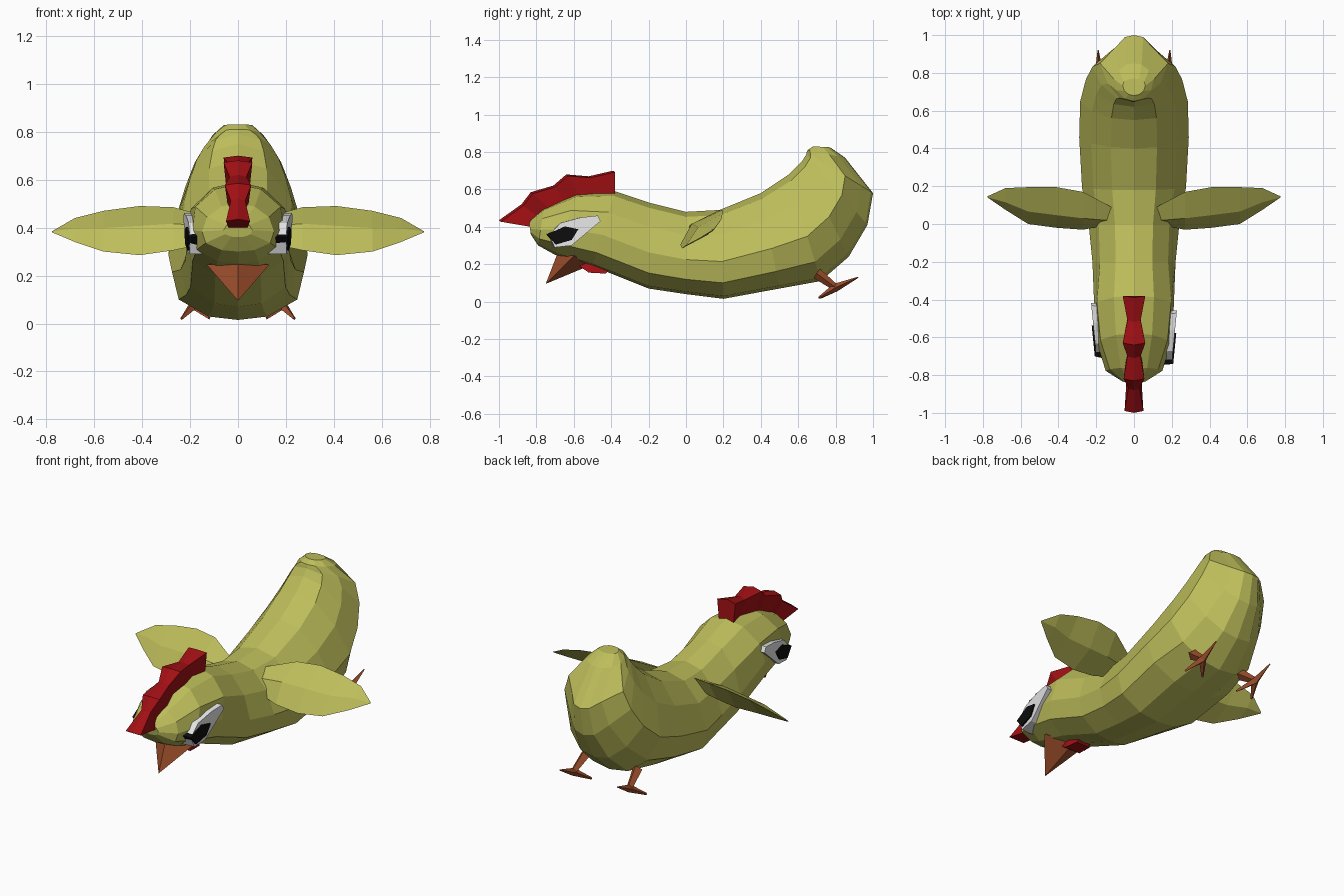
import bpy
import bmesh
from mathutils import Vector

default_cube = bpy.data.objects.get("Cube")
if default_cube:
    bpy.data.objects.remove(default_cube, do_unlink=True)


def make_material(name, red, green, blue):
    material = bpy.data.materials.new(name)
    material.use_nodes = True
    colour = (red, green, blue, 1)
    material.diffuse_color = colour
    material.node_tree.nodes["Principled BSDF"].inputs["Base Color"].default_value = colour
    return material


olive = make_material("olive feathers", .51, .51, .105)
crimson = make_material("crimson comb", .36, .005, .007)
orange = make_material("burnt orange", .33, .075, .024)
white = make_material("eye white", .8, .8, .8)
black = make_material("pupil black", .004, .004, .004)


def finish(bm, name, material):
    """Turn a bmesh into a flat shaded object."""
    bmesh.ops.remove_doubles(bm, verts=bm.verts, dist=.0005)
    bmesh.ops.recalc_face_normals(bm, faces=bm.faces)
    mesh = bpy.data.meshes.new(name)
    bm.to_mesh(mesh)
    bm.free()
    mesh.materials.append(material)
    obj = bpy.data.objects.new(name, mesh)
    bpy.context.scene.collection.objects.link(obj)
    return obj


def loft(name, rings, material):
    """Skin a list of equally long point rings and cap both ends."""
    bm = bmesh.new()
    loops = [[bm.verts.new(p) for p in ring] for ring in rings]
    for a, b in zip(loops, loops[1:]):
        for i in range(len(a)):
            j = (i + 1) % len(a)
            bm.faces.new((a[i], a[j], b[j], b[i]))
    bm.faces.new(loops[0])
    bm.faces.new(loops[-1])
    return finish(bm, name, material)


def hull(name, points, material):
    """Convex solid around a few points."""
    bm = bmesh.new()
    for p in points:
        bm.verts.new(p)
    result = bmesh.ops.convex_hull(bm, input=bm.verts)
    loose = [v for v in result["geom_interior"] if isinstance(v, bmesh.types.BMVert)]
    bmesh.ops.delete(bm, geom=loose, context='VERTS')
    return finish(bm, name, material)


def body_ring(top, bottom, width, upper, lower):
    """Twelve sided section; upper and lower scale its fullness."""
    top, bottom = Vector((0, *top)), Vector((0, *bottom))
    section = [(0, 0), (.06, .42 * upper), (.28, .78 * upper), (.58, 1),
               (.82, .9 * lower), (.97, .45 * lower), (1, 0)]
    half = [top.lerp(bottom, t) + Vector((x * width, 0, 0)) for t, x in section]
    return half + [Vector((-p.x, p.y, p.z)) for p in half[-2:0:-1]]


# Body: head, belly and upturned tail in one skin
body_sections = [
    ((-.84, .43), (-.83, .36), .06, 1, 1),
    ((-.76, .50), (-.79, .30), .15, 1.1, 1),
    ((-.58, .58), (-.70, .25), .19, 1.2, 1),
    ((-.38, .59), (-.50, .19), .21, 1.2, 1),
    ((-.20, .53), (-.20, .07), .22, 1.05, 1),
    ((0, .48), (0, .04), .24, 1, 1),
    ((.18, .49), (.20, .015), .275, 1, 1),
    ((.40, .58), (.50, .07), .29, 1, 1),
    ((.55, .68), (.72, .11), .285, 1, .9),
    ((.62, .75), (.87, .24), .255, 1, .8),
    ((.645, .79), (.97, .41), .22, 1, .65),
    ((.645, .80), (1, .58), .18, 1, .6),
    ((.65, .81), (.85, .77), .105, 1.1, .85),
    ((.68, .83), (.77, .825), .06, 1.1, 1),
]
loft("body", [body_ring(*s) for s in body_sections], olive)

# Comb: ridged strip that widens at every point
comb_sections = [
    ((-1, .435), (-.83, .40), .05),
    ((-.88, .52), (-.79, .45), .03),
    ((-.83, .585), (-.73, .50), .055),
    ((-.71, .62), (-.65, .53), .035),
    ((-.64, .68), (-.57, .56), .06),
    ((-.52, .67), (-.47, .57), .035),
    ((-.39, .70), (-.38, .57), .06),
]
comb_rings = []
for (ty, tz), (by, bz), w in comb_sections:
    comb_rings.append([(0, ty, tz), (w, ty + .01, tz - .008), (w * .8, by, bz),
                       (-w * .8, by, bz), (-w, ty + .01, tz - .008)])
loft("comb", comb_rings, crimson)

# Beak and wattle under the face
hull("beak", [(0, -.75, .095), (0, -.69, .25), (.13, -.60, .245), (-.13, -.60, .245),
              (0, -.51, .195), (0, -.55, .27)], orange)
hull("wattle", [(s * x, y, z) for s in (-1, 1) for x, y, z in
                [(.03, -.57, .19), (.05, -.52, .155), (.045, -.43, .15),
                 (.03, -.39, .19), (.03, -.48, .24)]], crimson)

# Wings: tilted blades with a crease on both faces
wing_sections = [
    (.10, (0, .34), (.08, .44), .02),
    (.27, (-.03, .305), (.17, .485), .03),
    (.41, (-.02, .285), (.195, .49), .03),
    (.56, (0, .30), (.195, .47), .022),
    (.68, (.075, .34), (.19, .44), .012),
    (.775, (.14, .38), (.147, .385), .002),
]
# Eye outlines as seen from the side
eye_outline = [(-.74, .355), (-.68, .42), (-.57, .45), (-.48, .46),
               (-.465, .43), (-.57, .345), (-.62, .30), (-.71, .29)]
pupil_outline = [(-.745, .36), (-.65, .402), (-.58, .387), (-.615, .33), (-.70, .305)]


def eye_part(name, outline, side, inner, outer, shift, material):
    """Slab that leans outward toward the back of the head."""
    points = []
    for y, z in outline:
        lean = (y + .74) * .1
        points.append((side * inner, y + shift, z))
        points.append((side * (outer + lean), y + shift + .008, z))
    hull(name, points, material)


for side, label in ((1, "left"), (-1, "right")):
    rings = []
    for x, lead, trail, bulge in wing_sections:
        a, b = Vector((side * x, *lead)), Vector((side * x, *trail))
        offset = Vector((0, -bulge, bulge))
        rings.append([a, a.lerp(b, .45) + offset, b, a.lerp(b, .5) - offset])
    loft(label + "_wing", rings, olive)

    shift = 0 if side > 0 else .04
    inner = .07 if side > 0 else .12
    eye_part(label + "_eye", eye_outline, side, inner, .2, shift, white)
    eye_part(label + "_pupil", pupil_outline, side, inner + .05, .208, shift - .004, black)

    # Leg and three splayed toes
    ankle = Vector((side * .185, .80, .075))

    def spike(name, start, end, r_start, r_end):
        start, end = Vector(start), Vector(end)
        across = Vector((1, 0, 0))
        if abs((end - start).normalized().x) > .6:
            across = Vector((0, 1, 0))
        u = (end - start).cross(across).normalized()
        v = (end - start).cross(u).normalized()
        loft(name, [[p + r * d for d in (u, v, -u, -v)]
                    for p, r in ((start, r_start), (end, r_end))], orange)

    spike(label + "_leg", (side * .17, .70, .15), ankle, .03, .018)
    spike(label + "_back_toe", ankle, (side * .19, .92, .13), .022, .003)
    spike(label + "_inner_toe", ankle, (side * .12, .72, .022), .022, .006)
    spike(label + "_outer_toe", ankle, (side * .235, .71, .02), .022, .006)
